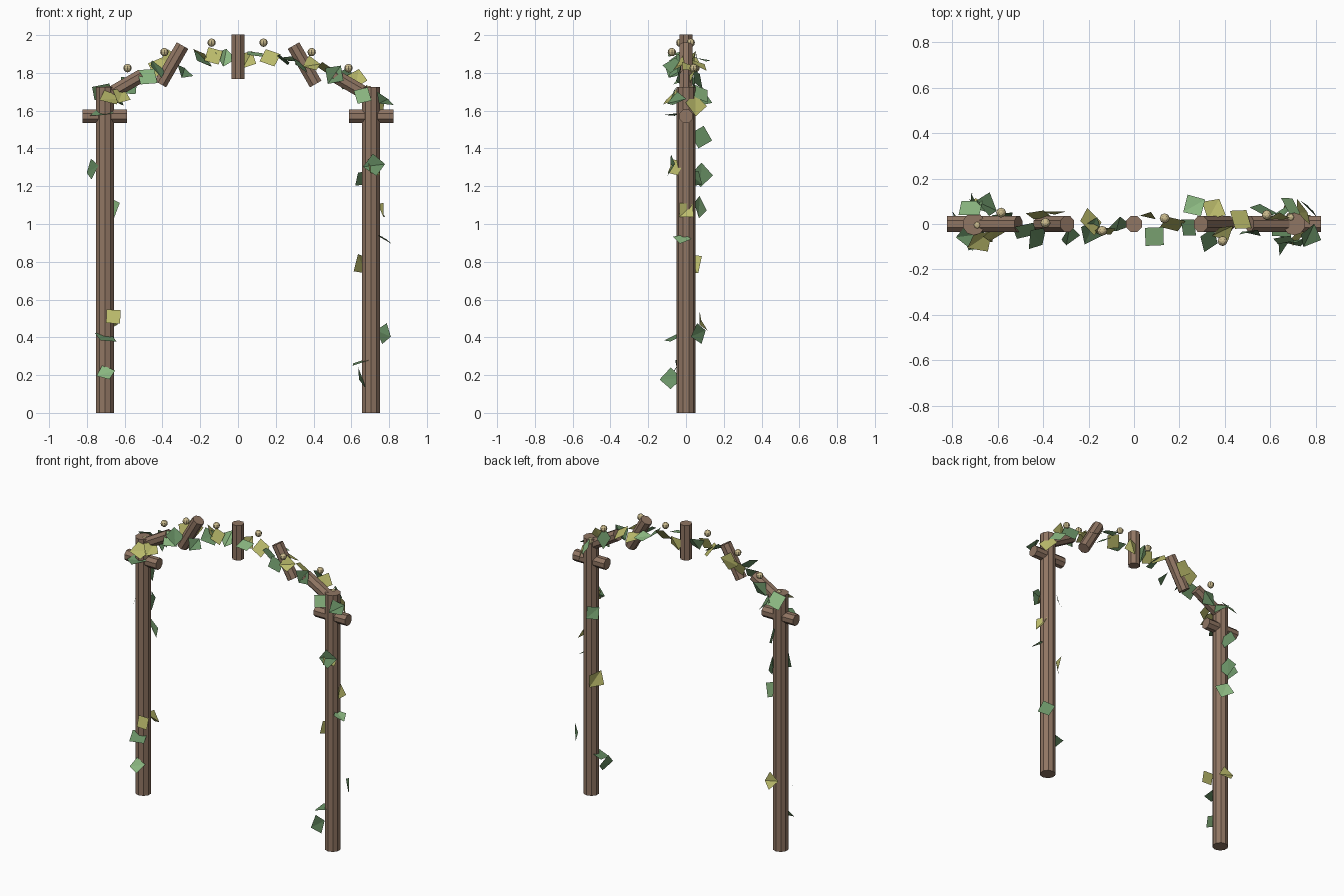
import bpy, bmesh, random
from math import sin, cos, radians, pi
from mathutils import Vector, Matrix

random.seed(4)
SPAN, BASE, RISE = 0.705, 1.57, 0.315      # arch half width, spring height, rise


def material(name, rgb):
    m = bpy.data.materials.new(name)
    m.diffuse_color = (*rgb, 1)
    return m


wood = material("wood", (0.28, 0.18, 0.125))
bud_mat = material("bud_cream", (0.60, 0.50, 0.27))
leaf_mats = [material("leaf_green", (0.14, 0.28, 0.13)),
             material("leaf_light", (0.26, 0.48, 0.22)),
             material("leaf_yellow", (0.50, 0.50, 0.15))]


def finish(name, bm, mats):
    me = bpy.data.meshes.new(name)
    bm.to_mesh(me)
    bm.free()
    for m in mats:
        me.materials.append(m)
    ob = bpy.data.objects.new(name, me)
    bpy.context.collection.objects.link(ob)
    return ob


def log(name, centre, radius, length, sides, tilt=0.0):
    bm = bmesh.new()
    turn = Matrix.Rotation(pi / sides if sides == 8 else 0, 4, 'Z')
    mat = Matrix.Translation(centre) @ Matrix.Rotation(tilt, 4, 'Y') @ turn
    bmesh.ops.create_cone(bm, cap_ends=True, segments=sides, radius1=radius,
                          radius2=radius, depth=length, matrix=mat)
    return finish(name, bm, [wood])


def arch_point(deg, lift=0.0):
    t = radians(deg)
    return Vector((-SPAN * cos(t), 0, BASE + RISE * sin(t) + lift))


# Upright posts
for side, x in (("left", -SPAN), ("right", SPAN)):
    log(side + "_post", (x, 0, 0.8625), 0.05, 1.725, 10)

# Short logs fanned along the arch
for i in range(7):
    log(f"arch_log_{i + 1}", arch_point(30 * i), 0.038, 0.235, 8, radians(90 - 30 * i))

# Round buds resting on the arch
buds = [(-0.69, -0.005, 1.71), (-0.585, 0.05, 1.825), (-0.39, 0.005, 1.91), (-0.14, -0.03, 1.96),
        (0.135, 0.025, 1.96), (0.39, -0.075, 1.91), (0.585, 0.04, 1.825), (0.69, 0.03, 1.71)]
for i, p in enumerate(buds):
    bm = bmesh.new()
    bmesh.ops.create_uvsphere(bm, u_segments=8, v_segments=6, radius=0.022,
                              matrix=Matrix.Translation(p))
    finish(f"bud_{i + 1}", bm, [bud_mat])


# Leaves: x, y, z, facing azimuth, facing elevation, colour
def leaves(name, rows):
    bm = bmesh.new()
    for x, y, z, az, el, col in rows:
        a, e = radians(az), radians(el)
        n = Vector((cos(a) * cos(e), sin(a) * cos(e), sin(e)))
        rot = n.to_track_quat('Z', 'Y').to_matrix() @ Matrix.Rotation(random.uniform(-0.8, 0.8), 3, 'Z')
        s = random.uniform(0.036, 0.047)
        fold = random.choice((0.0, 0.008, 0.02))
        vs = [bm.verts.new(Vector((x, y, z)) + rot @ Vector(c)) for c in
              ((-s, -s, 0), (s, -s, fold), (s, s, 0), (-s, s, fold))]
        for tri in ((0, 1, 2), (0, 2, 3)):
            bm.faces.new([vs[k] for k in tri]).material_index = col
    return finish(name, bm, leaf_mats)


leaves("post_leaves", [
    (-0.70, -0.07, 0.21, -90, 40, 1), (-0.66, -0.07, 0.51, -90, 15, 2),
    (-0.70, -0.06, 0.40, -60, 65, 0), (-0.77, 0.01, 1.29, -150, 10, 0),
    (-0.68, 0.07, 1.09, 60, 10, 1), (-0.72, -0.05, 1.58, -100, 70, 0),
    (-0.70, 0.08, 1.46, 20, 10, 0), (-0.69, 0.075, 0.48, 80, 20, 2),
    (-0.70, 0.08, 1.26, 20, 0, 0),
    (0.72, -0.07, 1.31, -80, 10, 0), (0.72, -0.055, 1.30, -40, 20, 2),
    (0.755, 0.0, 1.07, 10, 15, 2), (0.77, -0.02, 0.92, 0, 60, 1),
    (0.655, 0.03, 0.79, 150, 0, 2), (0.77, 0.065, 0.42, 45, 0, 0),
    (0.66, 0.05, 1.24, 130, 20, 0), (0.65, -0.01, 0.27, 200, 70, 0),
    (0.65, -0.08, 0.18, -10, 20, 0)])

leaves("arch_leaves", [
    (-0.65, 0.08, 1.66, 30, 40, 0), (-0.72, 0.07, 1.70, 100, 40, 1),
    (-0.68, -0.07, 1.66, -60, 50, 2), (-0.62, -0.04, 1.68, -60, 30, 2),
    (-0.58, 0.045, 1.73, -90, 10, 0), (-0.48, -0.03, 1.78, -80, 35, 1),
    (-0.43, -0.06, 1.82, -30, 40, 0), (-0.42, 0.04, 1.83, -90, 20, 2),
    (-0.36, 0.055, 1.86, -90, 5, 2), (-0.29, -0.05, 1.80, -40, 40, 0),
    (-0.19, -0.03, 1.87, -30, 50, 0), (-0.19, 0.01, 1.88, 30, 40, 2),
    (-0.13, -0.03, 1.89, -90, 20, 2), (-0.07, 0.0, 1.88, -70, 30, 1)])

leaves("arch_leaves_right", [
    (0.05, 0.045, 1.87, -90, 10, 2), (0.09, -0.055, 1.90, -60, 75, 1),
    (0.17, 0.0, 1.88, -90, 35, 2), (0.24, -0.015, 1.87, 20, 50, 0),
    (0.265, 0.08, 1.87, 80, 75, 1), (0.35, 0.065, 1.84, 60, 60, 2),
    (0.33, -0.07, 1.84, -20, 45, 0), (0.39, -0.03, 1.84, -70, 40, 2),
    (0.47, 0.02, 1.82, 40, 50, 2), (0.51, -0.03, 1.79, -90, 5, 0),
    (0.57, 0.06, 1.77, 70, 20, 0), (0.63, 0.03, 1.77, -80, 20, 2),
    (0.66, -0.07, 1.68, -85, 20, 1), (0.69, 0.08, 1.69, 40, 30, 1),
    (0.77, -0.05, 1.65, -40, 50, 0), (0.74, 0.05, 1.63, 30, 20, 2)])
